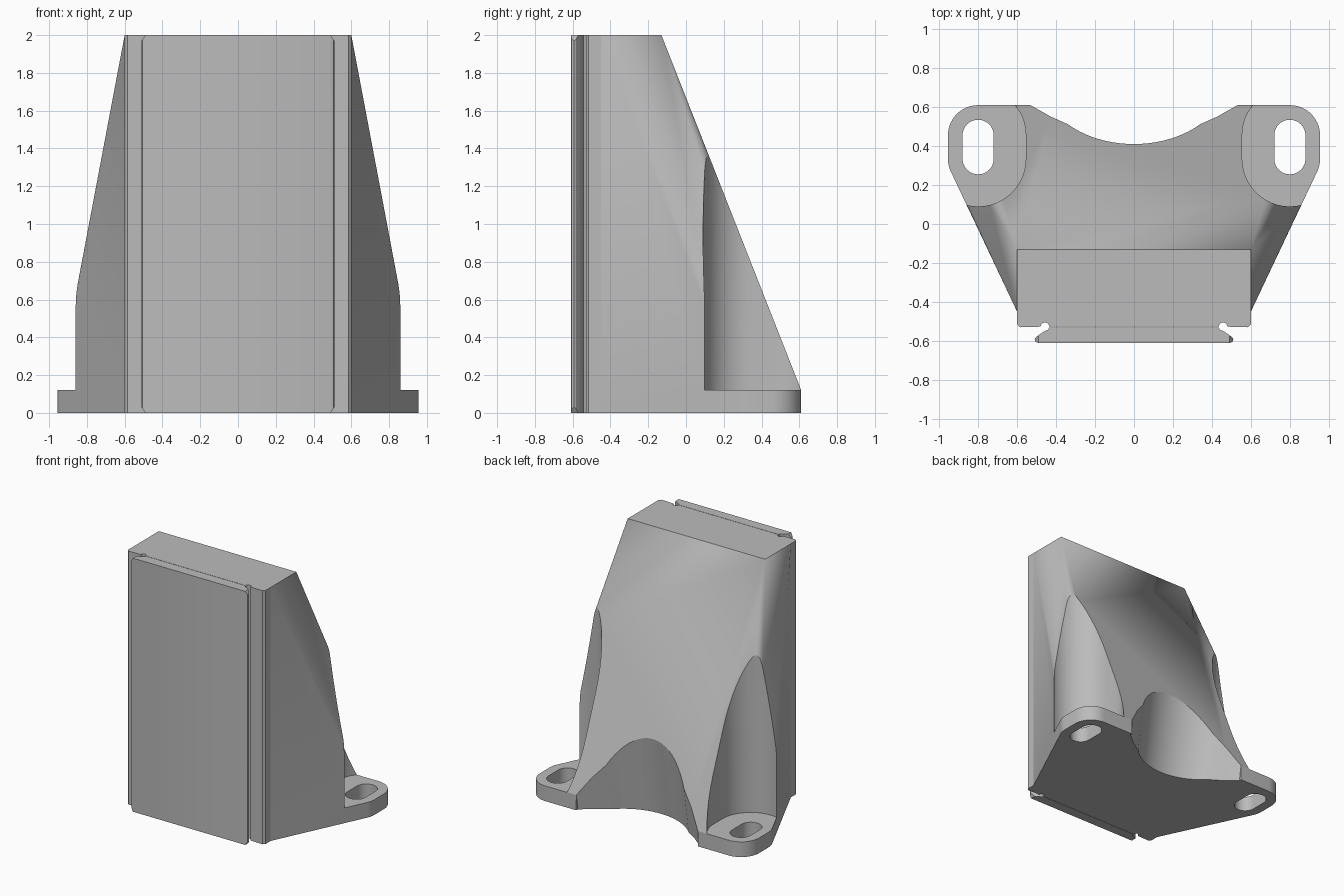
import bpy, bmesh, math
from mathutils import Vector

old = bpy.data.objects.get("Cube")
if old:
    bpy.data.objects.remove(old, do_unlink=True)

grey = bpy.data.materials.new("light_grey")
grey.use_nodes = True
color = (0.5, 0.5, 0.5, 1)
grey.diffuse_color = color
grey.node_tree.nodes["Principled BSDF"].inputs["Base Color"].default_value = color

HEIGHT, FLANGE = 2.0, 0.12


def to_object(name, bm):
    bmesh.ops.recalc_face_normals(bm, faces=bm.faces)
    mesh = bpy.data.meshes.new(name)
    bm.to_mesh(mesh)
    bm.free()
    ob = bpy.data.objects.new(name, mesh)
    bpy.context.collection.objects.link(ob)
    mesh.materials.append(grey)
    return ob


def prism(outline, z0, z1, shear=0.0):
    """Extrude an xy outline from z0 to z1, leaning toward +y by shear."""
    bm = bmesh.new()
    low = [bm.verts.new((x, y + shear * z0, z0)) for x, y in outline]
    high = [bm.verts.new((x, y + shear * z1, z1)) for x, y in outline]
    bm.faces.new(low)
    bm.faces.new(high)
    n = len(outline)
    for i in range(n):
        j = (i + 1) % n
        bm.faces.new((low[i], low[j], high[j], high[i]))
    return bm


def arc(cx, cy, r, a0, a1, steps=16):
    angles = [math.radians(a0 + (a1 - a0) * i / steps) for i in range(steps + 1)]
    return [(cx + r * math.cos(a), cy + r * math.sin(a)) for a in angles]


def stadium(cx, y0, y1, r):
    return arc(cx, y0, r, 180, 360, 24) + arc(cx, y1, r, 0, 180, 24)


def mirrored(half):
    return half + [(-x, y) for x, y in reversed(half)]


def cut(ob, name, bm):
    cutter = to_object(name, bm)
    cutter.hide_render = True
    mod = ob.modifiers.new(name, "BOOLEAN")
    mod.operation, mod.solver, mod.object = "DIFFERENCE", "EXACT", cutter
    bpy.context.view_layer.objects.active = ob
    bpy.ops.object.modifier_apply(modifier=name)
    bpy.data.objects.remove(cutter, do_unlink=True)


# Main wedge: convex hull of the flanged foot and the narrow top
ear = arc(0.8, 0.335, 0.155, -25.6, 0, 6) + arc(0.8, 0.455, 0.155, 0, 90, 14)
foot = mirrored([(0.6, -0.45)] + ear)
top = mirrored([(0.6, -0.45), (0.6, -0.13)])
bm = bmesh.new()
for outline, heights in ((foot, (0, FLANGE)), (top, (HEIGHT,))):
    for z in heights:
        for x, y in outline:
            bm.verts.new((x, y, z))
hull = bmesh.ops.convex_hull(bm, input=bm.verts)
bmesh.ops.dissolve_limit(bm, angle_limit=0.002, verts=bm.verts, edges=bm.edges)
body = to_object("wedge_body", bm)

# Clearance pockets and bolt slots above both mounting ears
for side, sx in (("left", 1), ("right", -1)):
    cut(body, side + "_pocket", prism(stadium(0.8 * sx, 0.335, 0.455, 0.245), FLANGE, 2.2))
    cut(body, side + "_slot", prism(stadium(0.8 * sx, 0.335, 0.455, 0.08), -0.1, 0.3))

# Leaning arched recess in the back
r = 0.475
sweep = math.degrees(math.asin(0.34 / r))
curve = arc(0, 0.31 + r, r, -90, -90 + sweep, 10)[1:]
half = [(0, 0.31)] + curve + [(0.43, 0.51), (0.53, 0.59), (0.56, 0.9)]
cut(body, "back_recess", prism(half + [(-x, y) for x, y in reversed(half[1:])], -0.1, 0.9, 0.16))

# Front slab with the round roots of the two grooves
slab_half = [(0.6, -0.45), (0.6, -0.515), (0.585, -0.53)]
slab_half += arc(0.457, -0.527, 0.022, 0, 180, 10)
slab = to_object("front_slab", prism(mirrored(slab_half), 0, HEIGHT))

# Dovetail plate with clipped corners
plate_half = [(0.435, -0.53), (0.441, -0.543), (0.457, -0.549), (0.475, -0.56),
              (0.505, -0.582), (0.51, -0.592), (0.505, -0.605), (0.49, -0.61)]
bm = prism(mirrored(plate_half), 0, HEIGHT)
for sx in (1, -1):
    for z, sz in ((HEIGHT - 0.03, 1), (0.03, -1)):
        cutplane = bmesh.ops.bisect_plane(
            bm, geom=bm.verts[:] + bm.edges[:] + bm.faces[:], clear_outer=True,
            plane_co=Vector((0.51 * sx, 0, z)), plane_no=Vector((3 * sx, 0, 2 * sz)))
        edges = [e for e in cutplane["geom_cut"] if isinstance(e, bmesh.types.BMEdge)]
        bmesh.ops.holes_fill(bm, edges=edges, sides=0)
plate = to_object("dovetail_plate", bm)

# Smooth the rounded walls, keep the edges crisp
bpy.ops.object.select_all(action="DESELECT")
for ob in (body, slab, plate):
    ob.select_set(True)
bpy.context.view_layer.objects.active = body
bpy.ops.object.shade_smooth_by_angle(angle=math.radians(20))
